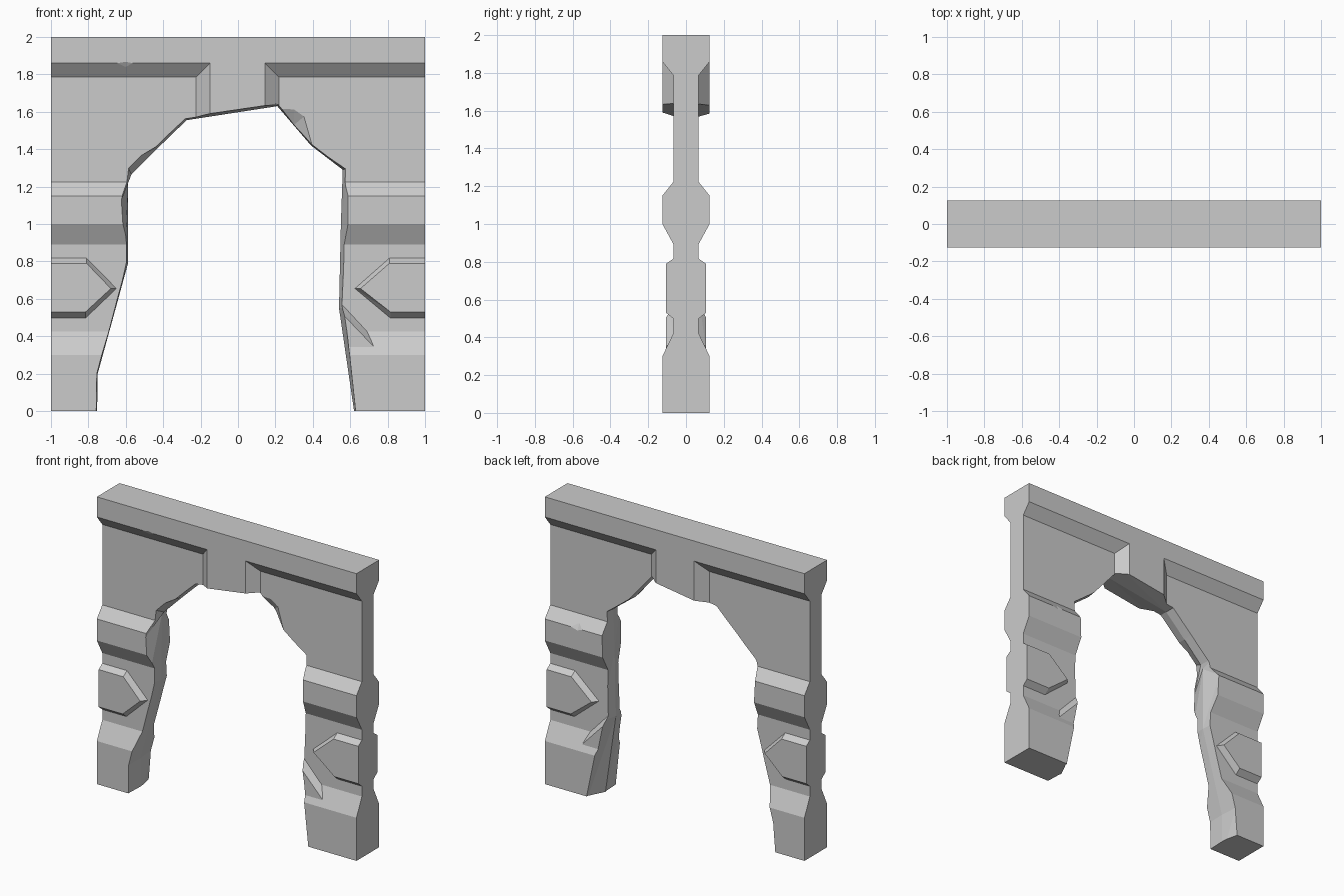
import bpy, bmesh

if "Cube" in bpy.data.objects:
    bpy.data.objects.remove(bpy.data.objects["Cube"])

T, C, P = 0.125, 0.065, 0.105   # half depths: full wall, recessed core, raised panel


def finish(name, bm):
    bmesh.ops.recalc_face_normals(bm, faces=bm.faces)
    me = bpy.data.meshes.new(name)
    bm.to_mesh(me)
    bm.free()
    ob = bpy.data.objects.new(name, me)
    bpy.context.collection.objects.link(ob)
    return ob


def loft(name, layers):
    """Solid through matching (x, z) outlines placed at successive y depths."""
    bm = bmesh.new()
    rings = [[bm.verts.new((x, y, z)) for x, z in pts] for y, pts in layers]
    for a, b in zip(rings, rings[1:]):
        n = len(a)
        for i in range(n):
            j = (i + 1) % n
            bm.faces.new((a[i], a[j], b[j]))
            bm.faces.new((a[i], b[j], b[i]))
    bm.faces.new(rings[0])
    bm.faces.new(rings[-1])
    bmesh.ops.dissolve_limit(bm, angle_limit=0.001, verts=bm.verts, edges=bm.edges)
    return finish(name, bm)


def raised(name, inner, outer, depth):
    """Feature standing out of both faces, with sloping edges."""
    return loft(name, [(-depth, inner), (-C, outer), (C, outer), (depth, inner)])


def hull(name, pts):
    bm = bmesh.new()
    for p in pts:
        bm.verts.new(p)
    bmesh.ops.convex_hull(bm, input=bm.verts)
    return finish(name, bm)


def combine(target, tool, op):
    m = target.modifiers.new(tool.name, 'BOOLEAN')
    m.operation, m.object, m.solver = op, tool, 'EXACT'
    bpy.context.view_layer.objects.active = target
    bpy.ops.object.modifier_apply(modifier=m.name)
    bpy.data.objects.remove(tool)


# Wall: moulded (depth, height) profile swept along x
half = [(T, 0), (T, .3), (C, .425), (C, .89), (T, 1.0), (T, 1.15), (C, 1.225),
        (C, 1.785), (T, 1.86), (T, 2)]
profile = half + [(-y, z) for y, z in reversed(half)]
bm = bmesh.new()
face = bm.faces.new([bm.verts.new((-1, y, z)) for y, z in profile])
ext = bmesh.ops.extrude_face_region(bm, geom=[face])
bmesh.ops.translate(bm, vec=(2, 0, 0),
                    verts=[v for v in ext['geom'] if isinstance(v, bmesh.types.BMVert)])
wall = finish("arched_wall", bm)

# Keystone block above the opening
key = raised("keystone", [(-.15, 1.4), (.145, 1.4), (.145, 1.9), (-.15, 1.9)],
             [(-.225, 1.4), (.22, 1.4), (.22, 1.9), (-.225, 1.9)], T)
combine(wall, key, 'UNION')

# Pointed panels on both legs
for s, tip in ((-1, .65), (1, .625)):
    inner = [(s, .53), (s * .815, .53), (s * (tip + .03), .655), (s * .81, .79), (s, .79)]
    outer = [(s, .497), (s * .815, .497), (s * tip, .655), (s * .81, .818), (s, .818)]
    combine(wall, raised("leg_panel", inner, outer, P), 'UNION')

# Diagonal ledge low on the right leg
ledge = raised("leg_ledge", [(.5, .58), (.725, .345), (.725, .3), (.5, .3)],
               [(.5, .63), (.695, .42), (.695, .3), (.5, .3)], P)
combine(wall, ledge, 'UNION')

# Broken opening: front, middle and back outlines
front = [(-.76, -.1), (-.755, .2), (-.65, .6), (-.605, .8), (-.625, 1.12), (-.6, 1.33),
         (-.45, 1.42), (-.29, 1.57), (.22, 1.645), (.4, 1.43), (.59, 1.3),
         (.59, 1.0), (.57, .55), (.64, -.1)]
mid = [(-.755, -.1), (-.75, .2), (-.64, .6), (-.588, .79), (-.587, 1.24), (-.57, 1.265),
       (-.43, 1.405), (-.275, 1.555), (.21, 1.63), (.39, 1.42), (.56, 1.29),
       (.55, 1.0), (.54, .55), (.635, -.1)]
back = [(-.785, -.1), (-.76, .2), (-.65, .6), (-.6, .79), (-.62, 1.15), (-.59, 1.28),
        (-.44, 1.42), (-.285, 1.565), (.22, 1.64), (.4, 1.43), (.565, 1.3),
        (.555, 1.0), (.565, .55), (.7, -.1)]
combine(wall, loft("opening", [(-.13, front), (0, mid), (.13, back)]), 'DIFFERENCE')

# Chipped spots: cornice, arch shoulder, rear band
chips = [
    [(-.88, -.14, 1.85), (-.38, -.14, 1.85), (-.6, -.14, 1.892), (-.6, -.1, 1.825)],
    [(.2, -.08, 1.645), (.3, -.08, 1.64), (.37, -.08, 1.59), (.43, -.08, 1.38), (.3, -.02, 1.53)],
    [(.6, .14, 1.165), (.95, .14, 1.165), (.75, .14, 1.11), (.75, .09, 1.2)],
]
for pts in chips:
    combine(wall, hull("chip", pts), 'DIFFERENCE')
